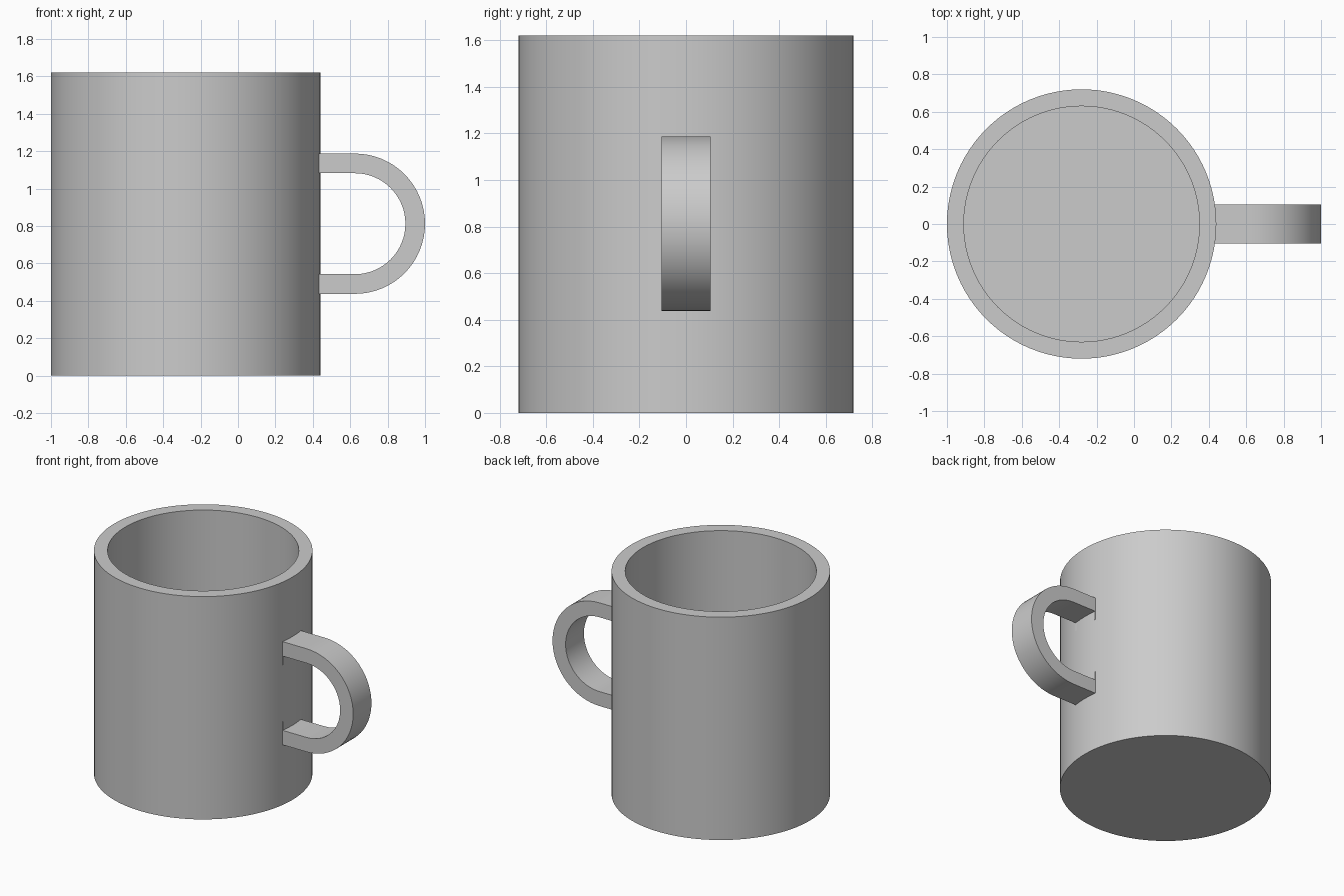
import bpy
import bmesh
import math
from mathutils import Matrix, Vector

cube = bpy.data.objects.get("Cube")
if cube:
    bpy.data.objects.remove(cube, do_unlink=True)

# Main dimensions
AXIS_X, RADIUS, HEIGHT = -0.28, 0.72, 1.62
WALL = 0.09
HANDLE_X, HANDLE_Z = 0.625, 0.8125
OUTER, INNER, HALF_WIDTH = 0.375, 0.27, 0.105
TAB_REACH, TAB_FACE, TAB_BACK = 0.205, 0.434, 0.38

# Single grey finish
grey = bpy.data.materials.new("plain grey")
grey.use_nodes = True
colour = (0.6, 0.6, 0.6, 1)
grey.diffuse_color = colour
grey.node_tree.nodes["Principled BSDF"].inputs["Base Color"].default_value = colour


def finish(name, bm):
    bmesh.ops.remove_doubles(bm, verts=bm.verts, dist=1e-5)
    bmesh.ops.recalc_face_normals(bm, faces=bm.faces)
    mesh = bpy.data.meshes.new(name)
    bm.to_mesh(mesh)
    bm.free()
    mesh.materials.append(grey)
    obj = bpy.data.objects.new(name, mesh)
    bpy.context.collection.objects.link(obj)
    bpy.ops.object.select_all(action="DESELECT")
    obj.select_set(True)
    bpy.context.view_layer.objects.active = obj
    bpy.ops.object.shade_smooth_by_angle(angle=math.radians(30))
    return obj


def arc(radius, steps=32):
    angles = [math.pi / 2 - math.pi * i / steps for i in range(steps + 1)]
    return [(HANDLE_X + radius * math.cos(a), HANDLE_Z + radius * math.sin(a))
            for a in angles]


# Cup body: wall and floor profile turned around the vertical axis
profile = [(0, 0), (RADIUS, 0), (RADIUS, HEIGHT), (RADIUS - WALL, HEIGHT),
           (RADIUS - WALL, WALL), (0, WALL)]
bm = bmesh.new()
verts = [bm.verts.new((r, 0, z)) for r, z in profile]
edges = [bm.edges.new(pair) for pair in zip(verts, verts[1:])]
bmesh.ops.spin(bm, geom=verts + edges, cent=(0, 0, 0), axis=(0, 0, 1),
               angle=math.tau, steps=96, use_merge=True)
bmesh.ops.transform(bm, matrix=Matrix.Translation((AXIS_X, 0, 0)), verts=bm.verts)
finish("cup_body", bm)

# Handle: D-shaped loop with short tabs set into the wall
upper, lower = HANDLE_Z + TAB_REACH, HANDLE_Z - TAB_REACH
outline = [(TAB_BACK, HANDLE_Z + OUTER)] + arc(OUTER)
outline += [(TAB_BACK, HANDLE_Z - OUTER), (TAB_BACK, lower), (TAB_FACE, lower),
            (TAB_FACE, HANDLE_Z - INNER)]
outline += arc(INNER)[::-1]
outline += [(TAB_FACE, HANDLE_Z + INNER), (TAB_FACE, upper), (TAB_BACK, upper)]
bm = bmesh.new()
face = bm.faces.new([bm.verts.new((x, -HALF_WIDTH, z)) for x, z in outline])
side = bmesh.ops.extrude_face_region(bm, geom=[face], use_keep_orig=True)
moved = [v for v in side["geom"] if isinstance(v, bmesh.types.BMVert)]
bmesh.ops.translate(bm, verts=moved, vec=Vector((0, 2 * HALF_WIDTH, 0)))
finish("handle", bm)
